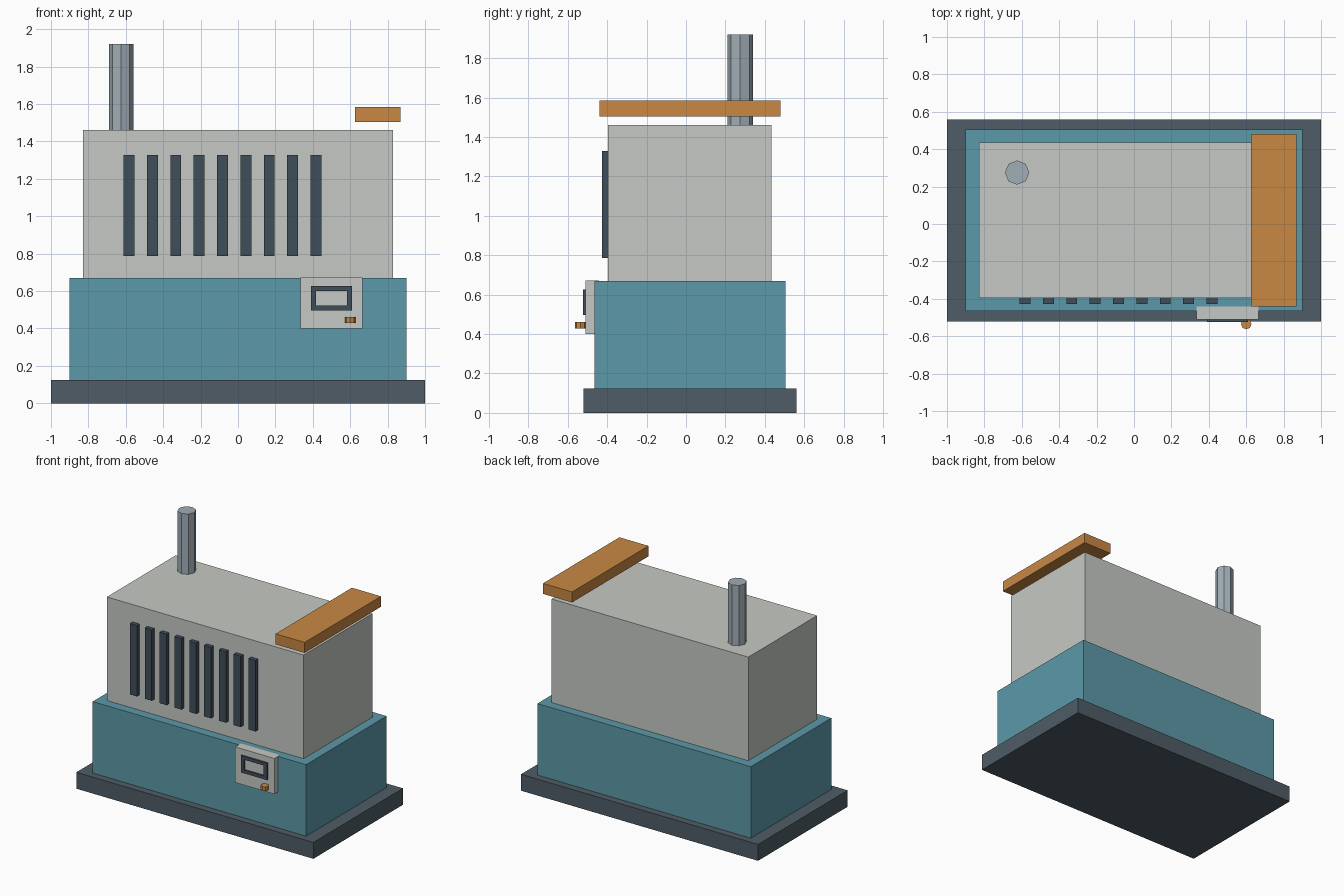
import bpy
import bmesh

if "Cube" in bpy.data.objects:
    bpy.data.objects.remove(bpy.data.objects["Cube"], do_unlink=True)


def material(name, rgb):
    """Make a flat material from 8-bit sRGB values."""
    linear = [((c / 255 + 0.055) / 1.055) ** 2.4 for c in rgb] + [1]
    mat = bpy.data.materials.new(name)
    mat.use_nodes = True
    mat.diffuse_color = linear
    mat.node_tree.nodes["Principled BSDF"].inputs["Base Color"].default_value = linear
    return mat


slate = material("slate grey", (78, 92, 102))
dark = material("dark blue grey", (64, 78, 90))
teal = material("teal", (92, 153, 169))
pale = material("pale grey", (197, 201, 195))
orange = material("orange", (200, 136, 68))
steel = material("steel", (160, 174, 182))


def finish(name, bm, mat):
    mesh = bpy.data.meshes.new(name)
    bm.to_mesh(mesh)
    bm.free()
    mesh.materials.append(mat)
    obj = bpy.data.objects.new(name, mesh)
    bpy.context.collection.objects.link(obj)
    return obj


def add_box(bm, x, y, z):
    """Add a box given its (min, max) range on each axis."""
    verts = bmesh.ops.create_cube(bm, size=1)["verts"]
    for v in verts:
        v.co = [r[0] if c < 0 else r[1] for r, c in zip((x, y, z), v.co)]


def box(name, mat, x, y, z):
    bm = bmesh.new()
    add_box(bm, x, y, z)
    return finish(name, bm, mat)


def post(name, mat, x, y, radius, z):
    """Upright eight-sided cylinder."""
    bm = bmesh.new()
    bmesh.ops.create_cone(bm, cap_ends=True, segments=8, radius1=radius,
                          radius2=radius, depth=z[1] - z[0])
    bmesh.ops.translate(bm, verts=bm.verts, vec=(x, y, (z[0] + z[1]) / 2))
    return finish(name, bm, mat)


# Stacked housing
box("base_plinth", slate, (-1, 1), (-0.52, 0.56), (0, 0.125))
box("lower_body", teal, (-0.9, 0.9), (-0.465, 0.505), (0.125, 0.67))
box("upper_body", pale, (-0.83, 0.83), (-0.395, 0.435), (0.67, 1.46))

# Exhaust pipe and raised top board
post("exhaust_pipe", steel, -0.625, 0.275, 0.065, (1.46, 1.92))
box("top_board", orange, (0.625, 0.87), (-0.44, 0.48), (1.505, 1.585))

# Row of vent slats
for i in range(9):
    x = -0.583 + i * 0.125
    box(f"vent_slat_{i + 1}", dark, (x - 0.029, x + 0.029), (-0.427, -0.39), (0.787, 1.328))

# Control panel with an open display frame
box("control_panel", pale, (0.334, 0.665), (-0.511, -0.442), (0.4, 0.672))
frame = bmesh.new()
depth = (-0.523, -0.509)
for x in ((0.39, 0.417), (0.583, 0.61)):
    add_box(frame, x, depth, (0.497, 0.626))
for z in ((0.497, 0.522), (0.601, 0.626)):
    add_box(frame, (0.417, 0.583), depth, z)
finish("display_frame", frame, dark)

# Control knob
post("control_knob", orange, 0.6, -0.535, 0.028, (0.428, 0.46))
